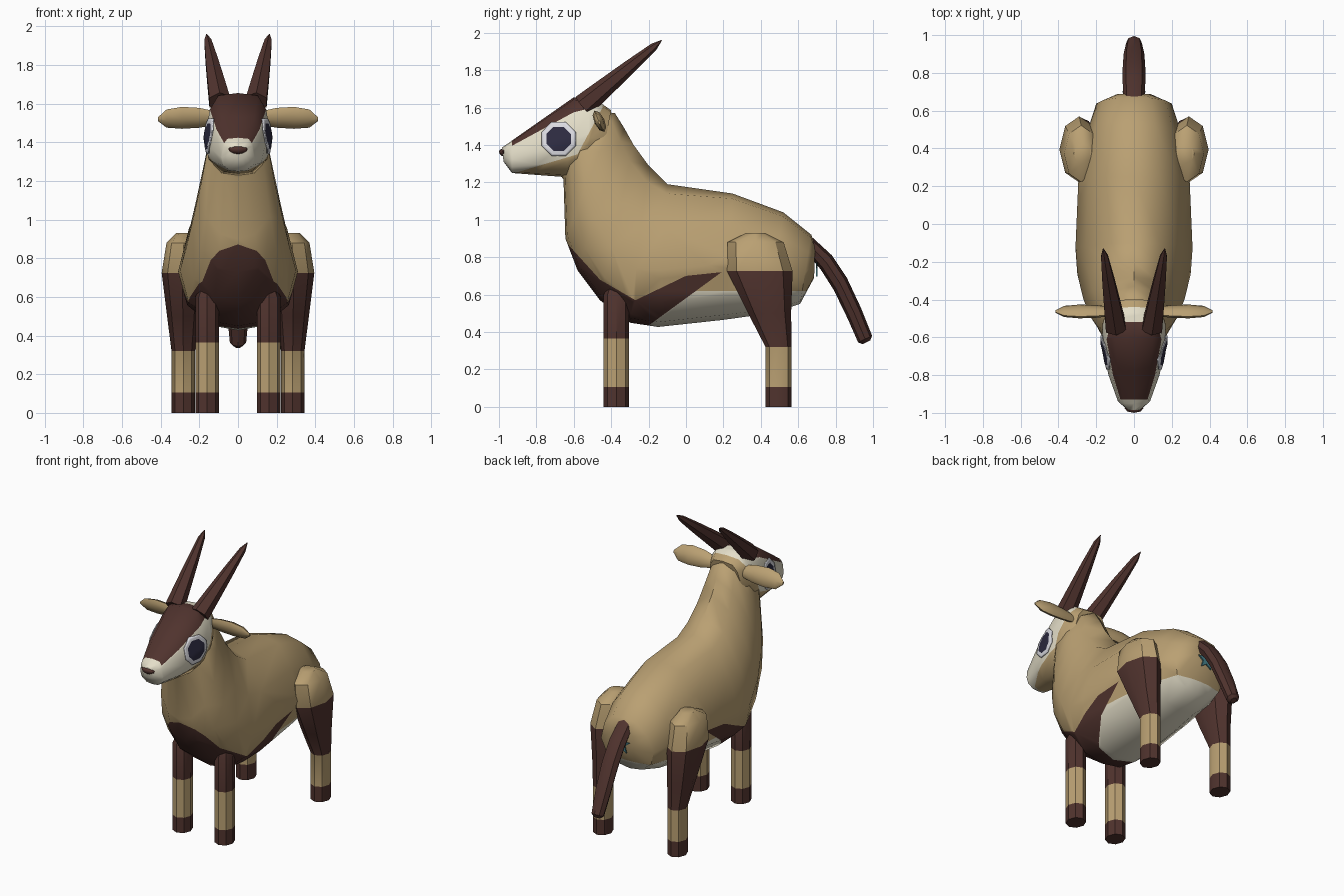
import bpy, bmesh, math
from mathutils import Vector
from mathutils.bvhtree import BVHTree

cube = bpy.data.objects.get("Cube")
if cube:
    bpy.data.objects.remove(cube, do_unlink=True)


def material(name, rgb):
    m = bpy.data.materials.new(name)
    m.use_nodes = True
    m.diffuse_color = (*rgb, 1)
    m.node_tree.nodes["Principled BSDF"].inputs["Base Color"].default_value = (*rgb, 1)
    return m


TAN = material("tan_coat", (0.49, 0.352, 0.17))
BROWN = material("dark_brown", (0.08, 0.033, 0.027))
CREAM = material("cream", (0.775, 0.73, 0.58))
RIM = material("eye_white", (0.73, 0.73, 0.78))
PUPIL = material("eye_dark", (0.027, 0.025, 0.054))
TEAL = material("teal", (0.061, 0.223, 0.262))


def finish(bm, name, mats, rule=None, angle=40):
    """Turn a bmesh into a smooth object; rule(face centre) gives the material slot."""
    bmesh.ops.recalc_face_normals(bm, faces=bm.faces)
    if rule:
        for f in bm.faces:
            f.material_index = rule(f.calc_center_median())
    me = bpy.data.meshes.new(name)
    bm.to_mesh(me)
    bm.free()
    for m in mats:
        me.materials.append(m)
    me.shade_smooth()
    me.set_sharp_from_angle(angle=math.radians(angle))
    ob = bpy.data.objects.new(name, me)
    bpy.context.collection.objects.link(ob)
    return ob


def loft(rings):
    """Skin a list of equal point rings and cap both ends."""
    bm = bmesh.new()
    vs = [[bm.verts.new(p) for p in r] for r in rings]
    n = len(vs[0])
    for a, b in zip(vs, vs[1:]):
        for i in range(n):
            j = (i + 1) % n
            bm.faces.new((a[i], a[j], b[j], b[i]))
    bm.faces.new(vs[0])
    bm.faces.new(vs[-1])
    return bm


def oval(c, u, v, n=8):
    """Ring round c with half axes u and v."""
    c, u, v = Vector(c), Vector(u), Vector(v)
    return [c + u * math.cos(i * math.tau / n) + v * math.sin(i * math.tau / n) for i in range(n)]


def section(shape, ty, tz, by, bz, w, k=1):
    """Ring between a top and a bottom point; k < 1 lowers the widest part."""
    side = [(x * w, ty + (by - ty) * t ** k, tz + (bz - tz) * t ** k) for t, x in shape]
    return side + [(-x, y, z) for x, y, z in side[-2:0:-1]]


def cut(bm, a, b, margin=0.02):
    """Cut faces between two side-view points (y, z) along the line joining them."""
    lo, hi = min(a[0], b[0]) - margin, max(a[0], b[0]) + margin
    faces = [f for f in bm.faces
             if max(v.co.y for v in f.verts) > lo and min(v.co.y for v in f.verts) < hi]
    geom = set(faces)
    for f in faces:
        geom.update(f.edges)
        geom.update(f.verts)
    bmesh.ops.bisect_plane(bm, geom=list(geom), dist=1e-4, plane_co=(0, *a),
                           plane_no=(0, -(b[1] - a[1]), b[0] - a[0]))


def line(pts, y):
    """Height of a polyline at y."""
    for (y0, z0), (y1, z1) in zip(pts, pts[1:]):
        if y <= y1 or (y1, z1) == pts[-1]:
            return z0 + (z1 - z0) * (y - y0) / (y1 - y0)


# Body and neck
BODY = [(0, 0), (.04, .45), (.25, .82), (.55, 1), (.8, .85), (.96, .45), (1, 0)]
stations = [
    (.69, .86, .685, .69, .09), (.67, .92, .61, .55, .2), (.52, 1.04, .45, .5, .25),
    (.25, 1.14, .2, .465, .295), (-.1, 1.19, -.15, .427, .31, .85), (-.2, 1.29, -.3, .45, .3, .7),
    (-.28, 1.4, -.46, .57, .268, .7), (-.33, 1.49, -.58, .73, .232, .75),
    (-.38, 1.57, -.645, .9, .195, .85), (-.46, 1.58, -.655, 1.215, .155), (-.55, 1.5, -.68, 1.25, .11)]
bm = loft([section(BODY, *s) for s in stations])
CHEST = [(-.66, .9), (-.46, .68), (-.27, .57), (0, .7), (.19, .72)]
STRIPE = [(-.22, .42), (.19, .72)]
for a, b in list(zip(CHEST, CHEST[1:])) + [STRIPE, ((.05, .62), (.7, .62))]:
    cut(bm, a, b)


def body_rule(c):
    stripe = line(STRIPE, c.y)
    if c.y < .19 and stripe < c.z < line(CHEST, c.y):
        return 1
    return 2 if c.z < min(.62, stripe) else 0


finish(bm, "body", [TAN, BROWN, CREAM], body_rule, 50)

# Head with dark mask, cream cheeks and tan jaw
HEAD = [(0, 0), (.03, .6), (.2, .86), (.55, 1), (.8, .9), (.97, .5), (1, 0)]
stations = [
    (-.985, 1.385, -.975, 1.31, .04), (-.95, 1.41, -.93, 1.25, .085), (-.8, 1.515, -.8, 1.24, .135),
    (-.6, 1.655, -.64, 1.228, .17), (-.47, 1.635, -.55, 1.27, .165), (-.4, 1.585, -.45, 1.33, .12)]
bm = loft([section(HEAD, *s) for s in stations])
bmesh.ops.recalc_face_normals(bm, faces=bm.faces)
head_surface = BVHTree.FromBMesh(bm)
MASK = [(-.95, 1.385), (-.6, 1.575), (-.5, 1.6)]
JAW = [(-.95, 1.24), (-.58, 1.35)]
NAPE = [(-.58, 1.35), (-.43, 1.63)]
for a, b in [MASK[:2], MASK[1:], JAW, NAPE, ((-.93, 1), (-.93, 2)), ((-.52, 1), (-.52, 2))]:
    cut(bm, a, b)


def head_rule(c):
    if -.93 < c.y < -.52 and c.z > line(MASK, c.y):
        return 1
    if c.z < line(JAW, c.y) or (c.y > -.58 and c.z < line(NAPE, c.y)):
        return 2
    return 0


finish(bm, "head", [CREAM, BROWN, TAN], head_rule, 50)

# Nose
bm = bmesh.new()
bmesh.ops.create_uvsphere(bm, u_segments=8, v_segments=6, radius=1)
for v in bm.verts:
    v.co = (v.co.x * .05, -.975 + v.co.y * .025, 1.365 + v.co.z * (.015 if v.co.z > 0 else .026))
finish(bm, "nose", [BROWN])

# Tail
stations = [
    (.66, .92, .64, .83, .055), (.78, .81, .72, .735, .06), (.86, .69, .79, .625, .06),
    (.935, .53, .865, .47, .055), (.995, .38, .92, .345, .042), (.985, .355, .945, .335, .02)]
TAIL = [(0, 0), (.15, .7), (.5, 1), (.85, .7), (1, 0)]
finish(loft([section(TAIL, *s) for s in stations]), "tail", [BROWN])

# Small star under the tail
star = [[(r * math.sin(i * math.pi / 5), y, .75 + r * math.cos(i * math.pi / 5))
         for i in range(10) for r in [(.065, .027)[i % 2]]] for y in (.695, .704)]
finish(loft(star), "tail_star", [TEAL])


def leg_rule(top):
    """Hoof, pale sock, dark leg, tan haunch."""
    return lambda c: 1 if c.z < .1 or top < c.z < .72 else 0


for side, s in (("left", 1), ("right", -1)):
    # Front leg
    rings = [oval((s * .16, -.372, z), (.061 * r, 0, 0), (0, .068 * r, 0))
             for z, r in ((0, 1), (.105, 1), (.365, 1), (.6, 1), (.65, .6))]
    finish(loft(rings), side + "_front_leg", [TAN, BROWN], leg_rule(.365))

    # Hind leg: z, centre x, centre y, half width, half depth
    prof = [(0, .283, .495, .061, .07), (.105, .283, .495, .061, .07), (.32, .283, .495, .061, .07),
            (.5, .285, .447, .082, .115), (.725, .29, .395, .105, .175),
            (.88, .28, .372, .09, .15), (.93, .27, .372, .05, .05)]
    rings = [oval((s * x, y, z), (rx, 0, 0), (0, ry, 0)) for z, x, y, rx, ry in prof]
    finish(loft(rings), side + "_hind_leg", [TAN, BROWN], leg_rule(.32))

    # Horn
    base, tip = Vector((s * .095, -.55, 1.61)), Vector((s * .163, -.13, 1.96))
    d = (tip - base).normalized()
    u = d.cross(Vector((1, 0, 0))).normalized()
    v = d.cross(u)
    rings = [oval(base.lerp(tip, t), u * r, v * r, 6)
             for t, r in ((0, .062), (.25, .052), (.6, .037), (.9, .021), (1, .002))]
    finish(loft(rings), side + "_horn", [BROWN])

    # Ear
    lean = Vector((0, -.42, .9))
    thin = Vector((0, .9, .42))
    rings = [oval((s * x, -.463, z), lean * h, thin * w)
             for x, z, h, w in ((.12, 1.525, .04, .02), (.2, 1.527, .057, .026), (.29, 1.527, .063, .028),
                                (.37, 1.523, .052, .022), (.415, 1.52, .01, .006))]
    finish(loft(rings), side + "_ear", [TAN])

    # Eye: octagonal plate laid on the cheek
    bm = bmesh.new()
    rows = []
    for r in (.02, .045, .07, .085, .098):
        row = []
        for i in range(16):
            a = i * math.tau / 16
            # even points are corners, odd points lie on the octagon's edges
            q = r if i % 2 == 0 else r * math.cos(math.pi / 8)
            a += math.pi / 8
            y, z = -.68 + q * math.cos(a), 1.432 + q * math.sin(a)
            hit = head_surface.ray_cast(Vector((s, y, z)), Vector((-s, 0, 0)))
            x = hit[0].x if hit[0] else s * .15
            row.append(bm.verts.new((x + s * .007, y, z)))
        rows.append(row)
    bm.faces.new(rows[0])
    for k, (p, q) in enumerate(zip(rows, rows[1:])):
        for i in range(16):
            j = (i + 1) % 16
            bm.faces.new((p[i], p[j], q[j], q[i])).material_index = int(k > 1)
    eye = finish(bm, side + "_eye", [PUPIL, RIM])
    mod = eye.modifiers.new("thickness", 'SOLIDIFY')
    mod.thickness = .006
    mod.offset = 0
